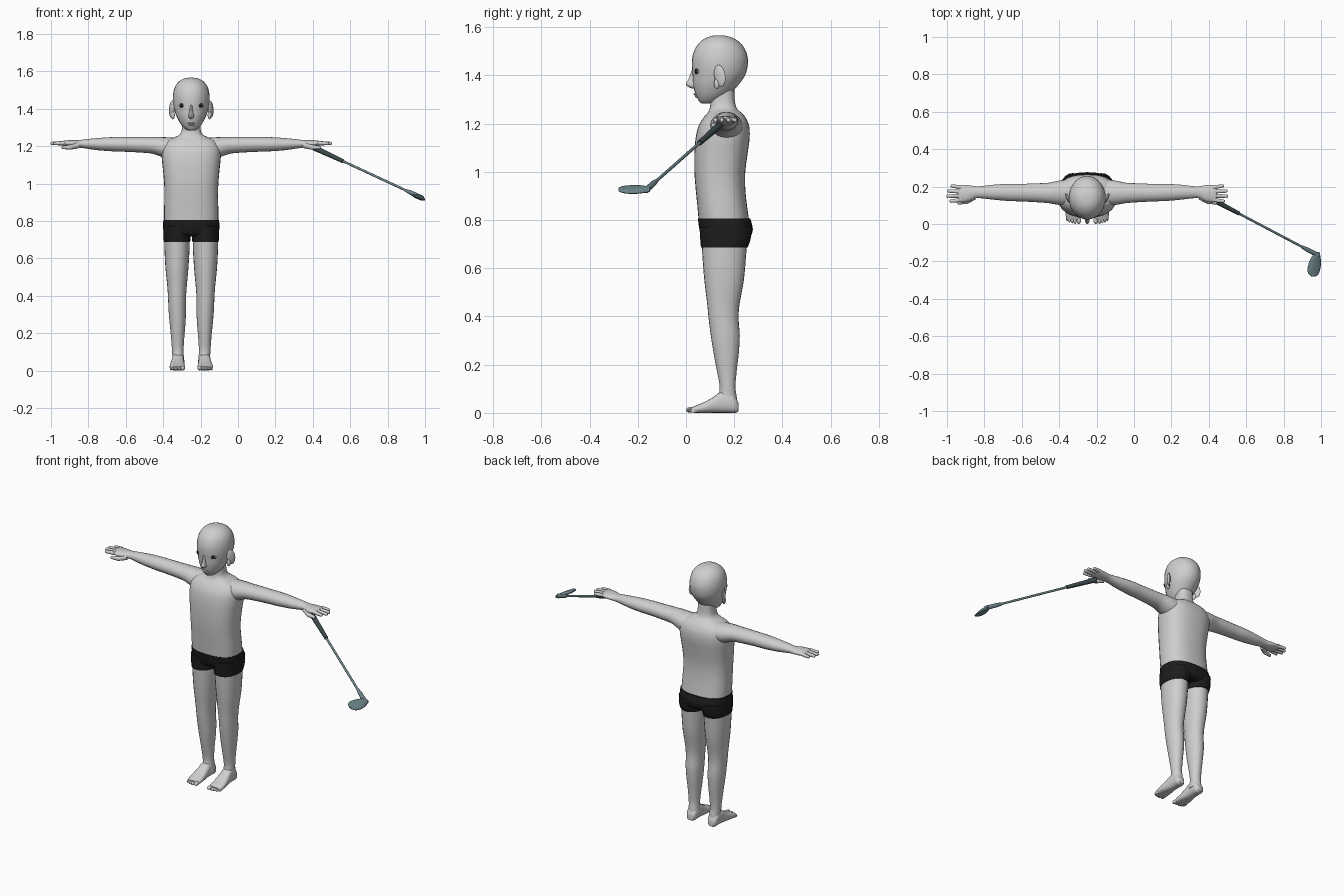
import bpy, bmesh, math
from mathutils import Vector, Matrix

CX = -0.25  # middle of the figure


def mat(name, rgb):
    m = bpy.data.materials.new(name)
    m.diffuse_color = (*rgb, 1)
    return m


SKIN = mat("light grey skin", (0.62, 0.62, 0.62))
BLACK = mat("black", (0.012, 0.012, 0.012))
LID = mat("eye surround grey", (0.16, 0.16, 0.16))
STEEL = mat("blue grey steel", (0.15, 0.23, 0.25))
GRIP = mat("dark grip", (0.045, 0.065, 0.07))


def finish(name, bm, material, mirror=False, x0=CX, angle=50):
    bmesh.ops.recalc_face_normals(bm, faces=bm.faces)
    me = bpy.data.meshes.new(name)
    bm.to_mesh(me)
    bm.free()
    ob = bpy.data.objects.new(name, me)
    bpy.context.collection.objects.link(ob)
    ob.location.x = x0
    me.materials.append(material)
    if mirror:
        ob.modifiers.new("mirror", 'MIRROR').use_mirror_merge = False
    bpy.ops.object.select_all(action='DESELECT')
    ob.select_set(True)
    bpy.context.view_layer.objects.active = ob
    bpy.ops.object.shade_smooth_by_angle(angle=math.radians(angle))
    return ob


def spline(rows, steps):
    """Smooth the list of cross-sections with a Catmull-Rom curve."""
    out = []
    for i in range(len(rows) - 1):
        p0, p1, p2, p3 = (rows[max(i - 1, 0)], rows[i], rows[i + 1], rows[min(i + 2, len(rows) - 1)])
        for s in range(steps):
            t = s / steps
            out.append([0.5 * (2 * b + (c - a) * t + (2 * a - 5 * b + 4 * c - d) * t * t
                               + (3 * b - a - 3 * c + d) * t ** 3) for a, b, c, d in zip(p0, p1, p2, p3)])
    return out + [list(rows[-1])]


def loft(name, axis, rows, material, mirror=False, power=2.0, seg=24, steps=3, x0=CX, shear=0.0):
    """rows: position on axis, low a, high a, low b, high b (a, b = the other two axes)."""
    bm = bmesh.new()
    rings = []
    for p, a0, a1, b0, b1 in spline(rows, steps):
        ring = []
        for k in range(seg):
            t = 2 * math.pi * k / seg
            c, s = math.cos(t), math.sin(t)
            da = (a1 - a0) / 2 * math.copysign(abs(c) ** (2 / power), c)
            db = (b1 - b0) / 2 * math.copysign(abs(s) ** (2 / power), s)
            a, b = (a0 + a1) / 2 + da, (b0 + b1) / 2 + db + shear * da
            ring.append(bm.verts.new({'x': (p, a, b), 'y': (a, p, b), 'z': (a, b, p)}[axis]))
        rings.append(ring)
    for r, q in zip(rings, rings[1:]):
        for k in range(seg):
            n = (k + 1) % seg
            bm.faces.new((r[k], r[n], q[n], q[k]))
    bm.faces.new(rings[0])
    bm.faces.new(rings[-1])
    return finish(name, bm, material, mirror, x0)


def ball(bm, loc, size, turn=0.0, tilt=0.0):
    m = (Matrix.Translation(loc) @ Matrix.Rotation(turn, 4, 'Z') @ Matrix.Rotation(tilt, 4, 'X')
         @ Matrix.Diagonal((*size, 1)))
    bmesh.ops.create_uvsphere(bm, u_segments=14, v_segments=10, radius=1, matrix=m)


def rod(bm, p, q, r1, r2, seg=14):
    p, q = Vector(p), Vector(q)
    d = q - p
    m = Matrix.Translation((p + q) / 2) @ d.to_track_quat('Z', 'Y').to_matrix().to_4x4()
    bmesh.ops.create_cone(bm, cap_ends=True, segments=seg, radius1=r1, radius2=r2, depth=d.length, matrix=m)


def sym(rows):
    """Rows of z, half width, front y, back y for parts on the middle line."""
    return [(z, -w, w, f, b) for z, w, f, b in rows]


# Head
loft("head", 'z', sym([
    (1.283, .014, .066, .10), (1.293, .034, .054, .14), (1.32, .058, .040, .18),
    (1.36, .079, .030, .217), (1.40, .092, .027, .245), (1.44, .098, .024, .256),
    (1.48, .097, .027, .255), (1.52, .086, .043, .238), (1.548, .063, .07, .208),
    (1.562, .036, .1, .175), (1.566, .01, .125, .15)]), SKIN, seg=28)

# Nose, running from the brow to the tip
loft("nose", 'z', sym([
    (1.345, .006, .026, .06), (1.353, .013, .008, .06), (1.364, .014, -.001, .06),
    (1.385, .010, .011, .06), (1.42, .008, .023, .06)]), SKIN, seg=12)

# Lips
bm = bmesh.new()
ball(bm, (0, .040, 1.322), (.02, .009, .005))
ball(bm, (0, .045, 1.312), (.016, .008, .005))
finish("lips", bm, SKIN)

# Ears
bm = bmesh.new()
ball(bm, (.104, .14, 1.398), (.009, .026, .046), turn=-.5, tilt=.2)
ball(bm, (.098, .128, 1.365), (.010, .013, .022), turn=-.3)
finish("ear", bm, SKIN, True)

# Eyes
bm = bmesh.new()
ball(bm, (.051, .044, 1.417), (.018, .004, .011), turn=.45)
finish("eye_surround", bm, LID, True)
bm = bmesh.new()
ball(bm, (.051, .0425, 1.417), (.011, .005, .011), turn=.45)
finish("eye", bm, BLACK, True)

# Torso and neck
loft("torso", 'z', sym([
    (.79, .145, .053, .263), (.86, .145, .047, .253), (.93, .143, .04, .246),
    (1.0, .145, .035, .246), (1.08, .152, .035, .256), (1.14, .158, .040, .264),
    (1.19, .156, .052, .262), (1.225, .135, .073, .247), (1.245, .095, .09, .23),
    (1.262, .062, .098, .212), (1.29, .05, .102, .203), (1.34, .048, .105, .2)]),
    SKIN, power=2.5, seg=32)

# Arms, shoulder to palm
loft("arm", 'x', [
    (.07, .10, .235, 1.14, 1.243), (.13, .10, .235, 1.135, 1.247), (.17, .105, .228, 1.147, 1.249),
    (.21, .112, .22, 1.160, 1.249), (.28, .117, .217, 1.166, 1.249), (.36, .121, .214, 1.170, 1.249),
    (.42, .123, .215, 1.172, 1.248), (.50, .13, .21, 1.178, 1.243), (.57, .138, .202, 1.188, 1.236),
    (.60, .137, .202, 1.192, 1.232), (.63, .122, .207, 1.194, 1.232), (.66, .116, .209, 1.198, 1.231),
    (.685, .118, .207, 1.204, 1.228), (.692, .125, .2, 1.209, 1.223)], SKIN, True, seg=20)

# Fingers and thumb
bm = bmesh.new()
for y0, y1, tip in ((.129, .122, .728), (.151, .149, .745), (.174, .176, .742), (.196, .203, .722)):
    rod(bm, (.675, y0, 1.216), (tip, y1, 1.214), .012, .009, 10)
    ball(bm, (tip, y1, 1.214), (.009, .009, .009))
rod(bm, (.605, .145, 1.205), (.645, .120, 1.194), .017, .013, 10)
rod(bm, (.645, .120, 1.194), (.685, .113, 1.193), .013, .009, 10)
ball(bm, (.645, .120, 1.194), (.013, .013, .013))
ball(bm, (.685, .113, 1.193), (.009, .009, .009))
finish("fingers", bm, SKIN, True)

# Shorts: seat and two cuffs
loft("shorts_seat", 'z', sym([
    (.718, .12, .09, .245), (.73, .145, .066, .267), (.76, .150, .056, .277),
    (.785, .150, .052, .273), (.806, .149, .049, .267)]), BLACK, power=2.5, seg=32)
loft("shorts_cuff", 'z', [
    (.686, .006, .146, .062, .255), (.72, .003, .149, .059, .268), (.77, .003, .149, .056, .272)],
    BLACK, True, power=2.2)

# Legs
loft("leg", 'z', [
    (.04, .035, .103, .125, .213), (.07, .039, .101, .135, .21), (.11, .041, .103, .140, .205),
    (.18, .037, .108, .127, .211), (.25, .031, .115, .114, .219), (.32, .028, .121, .103, .223),
    (.39, .028, .124, .094, .218), (.45, .024, .128, .088, .222), (.55, .015, .138, .076, .240),
    (.65, .009, .143, .068, .249), (.72, .008, .144, .064, .255)], SKIN, True, power=2.1)

# Feet and toes
loft("foot", 'y', [
    (.022, .037, .110, .002, .022), (.045, .033, .115, .0, .032), (.08, .034, .115, .0, .047),
    (.115, .037, .109, .0, .067), (.145, .039, .105, .0, .088), (.18, .039, .103, .0, .09),
    (.205, .042, .1, .0, .066), (.218, .052, .09, .006, .04)], SKIN, True, power=2.6, seg=20)
bm = bmesh.new()
for x, y, r in ((.045, .02, .012), (.066, .02, .009), (.081, .023, .008), (.095, .028, .008), (.107, .035, .007)):
    ball(bm, (x, y, r + .001), (r, .02, r))
finish("toes", bm, SKIN, True)

# Golf club: grip, shaft, hosel and head
START, END = Vector((.405, .138, 1.192)), Vector((.982, -.166, .924))
at = lambda t: START.lerp(END, t)
bm = bmesh.new()
rod(bm, at(0), at(.27), .015, .011)
finish("club_grip", bm, GRIP, x0=0)
bm = bmesh.new()
rod(bm, at(.26), at(.88), .0065, .0065)
rod(bm, at(.85), at(.90), .0075, .012)
rod(bm, at(.90), at(1), .012, .013)
ball(bm, at(1), (.013, .014, .013))
finish("club_shaft", bm, STEEL, x0=0)
loft("club_head", 'y', [
    (-.150, .974, .992, .917, .935), (-.175, .950, .997, .915, .940), (-.21, .934, 1.0, .914, .939),
    (-.245, .927, .995, .916, .937), (-.268, .934, .986, .919, .934), (-.281, .95, .972, .923, .931)],
    STEEL, x0=0, shear=-.4)
